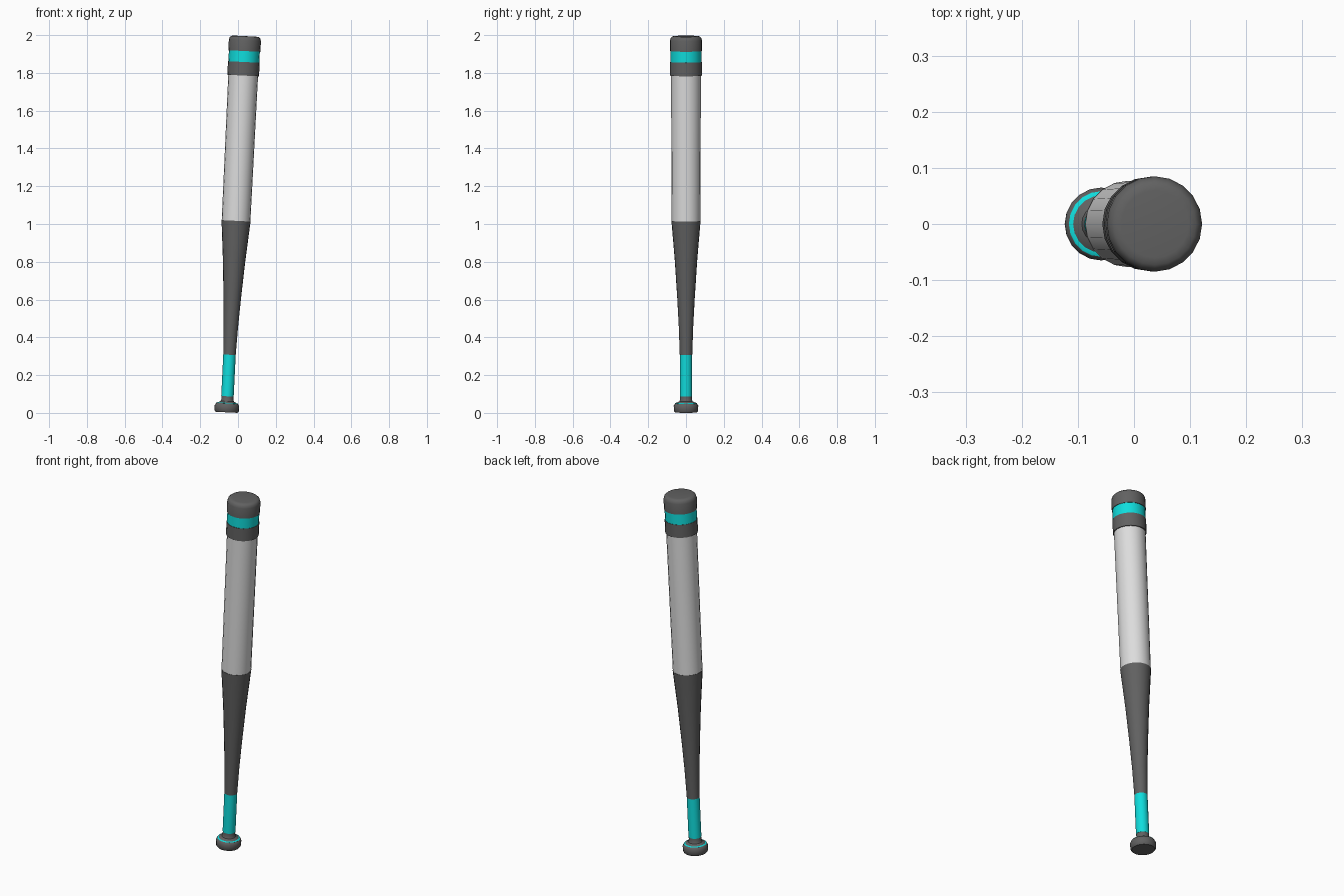
import bpy, bmesh, math
from mathutils import Matrix

cube = bpy.data.objects.get("Cube")
if cube:
    bpy.data.objects.remove(cube)

SIDES = 20
TILT = math.atan(0.049)
PLACE = Matrix.Translation((-0.06, 0, 0.003)) @ Matrix.Rotation(TILT, 4, 'Y')


def material(name, rgb):
    m = bpy.data.materials.new(name)
    m.use_nodes = True
    m.diffuse_color = (*rgb, 1)
    m.node_tree.nodes["Principled BSDF"].inputs["Base Color"].default_value = (*rgb, 1)
    return m


dark = material("dark grey", (0.12, 0.12, 0.12))
light = material("light grey", (0.72, 0.72, 0.72))
teal = material("teal", (0.005, 0.72, 0.72))


def lathe(name, mat, profile):
    """Turn (radius, height) points about the tilted axis, with both ends capped."""
    bm = bmesh.new()
    rings = []
    for r, h in profile:
        rings.append([bm.verts.new((r * math.cos(a), r * math.sin(a), h))
                      for a in (2 * math.pi * i / SIDES for i in range(SIDES))])
    for low, high in zip(rings, rings[1:]):
        for i in range(SIDES):
            j = (i + 1) % SIDES
            bm.faces.new((low[i], low[j], high[j], high[i]))
    bm.faces.new(rings[0][::-1])
    bm.faces.new(rings[-1])
    mesh = bpy.data.meshes.new(name)
    bm.to_mesh(mesh)
    bm.free()
    mesh.materials.append(mat)
    ob = bpy.data.objects.new(name, mesh)
    bpy.context.collection.objects.link(ob)
    ob.matrix_world = PLACE
    bpy.ops.object.select_all(action='DESELECT')
    ob.select_set(True)
    bpy.context.view_layer.objects.active = ob
    bpy.ops.object.shade_smooth_by_angle(angle=math.radians(35))


# Knob and grip
lathe("knob", dark, [(0.058, 0), (0.064, 0.008), (0.065, 0.035), (0.058, 0.047),
                     (0.036, 0.058), (0.032, 0.066), (0.032, 0.086)])
lathe("knob_ring", teal, [(0.056, 0.045), (0.0585, 0.0475), (0.053, 0.0505)])
lathe("grip", teal, [(0.033, 0.085), (0.033, 0.306)])

# Tapered handle and barrel
lathe("taper", dark, [(0.033, 0.305), (0.038, 0.45), (0.046, 0.6), (0.059, 0.8), (0.077, 1.015)])
lathe("barrel", light, [(0.076, 1.014), (0.079, 1.80)])

# Bands and rounded end cap
lathe("lower_band", dark, [(0.084, 1.785), (0.084, 1.857)])
lathe("teal_band", teal, [(0.082, 1.855), (0.082, 1.917)])
lathe("end_cap", dark, [(0.085, 1.915), (0.085, 1.972), (0.081, 1.985),
                        (0.073, 1.992), (0.06, 1.994)])
